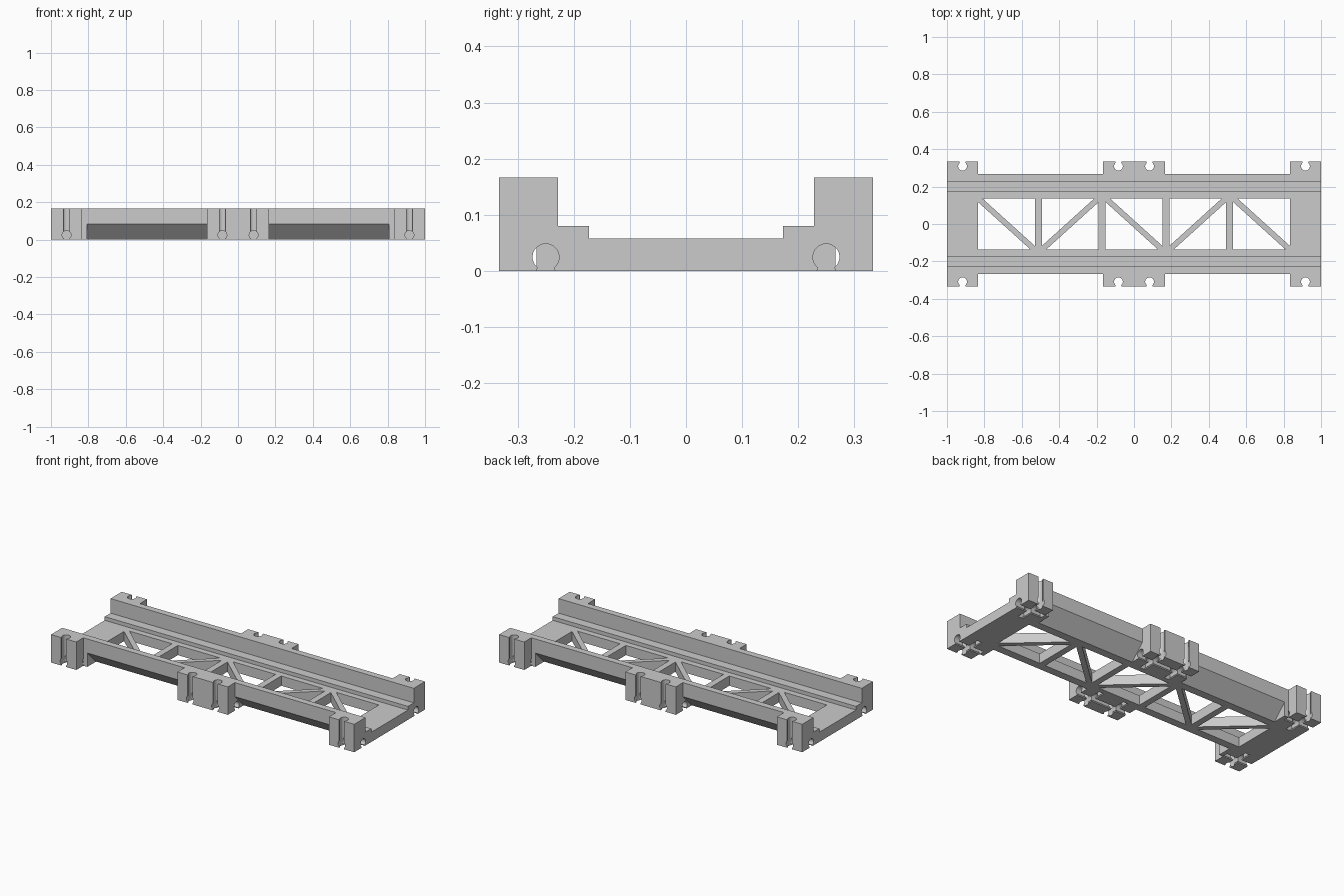
import bpy
import bmesh
import math

if "Cube" in bpy.data.objects:
    bpy.data.objects.remove(bpy.data.objects["Cube"], do_unlink=True)

# One plain grey for the whole casting
grey = bpy.data.materials.new("light grey")
grey.use_nodes = True
COLOUR = (0.6, 0.6, 0.6, 1)
grey.diffuse_color = COLOUR
grey.node_tree.nodes["Principled BSDF"].inputs["Base Color"].default_value = COLOUR

UNIT = 1 / 6                       # connector block size
WALL_IN, WALL_OUT = 0.228, 0.267   # side wall faces
HOLE_Y = 0.137                     # half width of the truss opening
FLOOR, LEDGE = 0.058, 0.08
EPS = 0.02

# Map a profile point (p, q) and a depth d into space for each extrusion axis
AXES = {
    "x": lambda p, q, d: (d, p, q),
    "y": lambda p, q, d: (p, d, q),
    "z": lambda p, q, d: (p, q, d),
}


def prism(name, profile, axis, lo, hi):
    place = AXES[axis]
    bm = bmesh.new()
    start = [bm.verts.new(place(p, q, lo)) for p, q in profile]
    end = [bm.verts.new(place(p, q, hi)) for p, q in profile]
    bm.faces.new(start)
    bm.faces.new(end)
    for i in range(len(start)):
        j = (i + 1) % len(start)
        bm.faces.new((start[i], start[j], end[j], end[i]))
    bmesh.ops.recalc_face_normals(bm, faces=bm.faces)
    mesh = bpy.data.meshes.new(name)
    bm.to_mesh(mesh)
    bm.free()
    mesh.materials.append(grey)
    obj = bpy.data.objects.new(name, mesh)
    bpy.context.collection.objects.link(obj)
    return obj


def combine(target, tool, operation):
    mod = target.modifiers.new(operation, "BOOLEAN")
    mod.operation = operation
    mod.solver = "EXACT"
    mod.object = tool
    bpy.context.view_layer.objects.active = target
    bpy.ops.object.modifier_apply(modifier=mod.name)
    bpy.data.objects.remove(tool, do_unlink=True)


def keyhole(centre, face=0.0, side=1):
    """Round channel with a flared mouth, opening towards the given face."""
    radius, depth, steps = 0.0237, 0.0245, 20
    gap = math.radians(38)
    pts = [(0.017, -0.002), (0.025, -EPS), (-0.025, -EPS), (-0.017, -0.002)]
    for i in range(steps + 1):
        a = -math.pi / 2 - gap - (2 * math.pi - 2 * gap) * i / steps
        pts.append((radius * math.cos(a), depth + radius * math.sin(a)))
    return [(centre + p, face + side * q) for p, q in pts]


# Trough section: two tall walls, two ledges and a floor
half = [(WALL_OUT, 0), (WALL_OUT, UNIT), (WALL_IN, UNIT),
        (WALL_IN, LEDGE), (0.173, LEDGE), (0.173, FLOOR)]
section = half + [(-y, z) for y, z in reversed(half)]
frame = prism("bridge_frame", section, "x", -1, 1)

# Sloped undercuts below the outer walls
for s in (-1, 1):
    slope = [(s * 0.182, -0.002), (s * (WALL_OUT + 0.002), 0.085),
             (s * 0.3, 0.085), (s * 0.3, -0.002)]
    for lo, hi in ((-0.807, -UNIT), (UNIT, 0.807)):
        combine(frame, prism("undercut", slope, "x", lo, hi), "DIFFERENCE")

# Connector blocks at the ends and the middle
block_spans = [(-1, -1 + UNIT), (-UNIT, UNIT), (1 - UNIT, 1)]
for s in (-1, 1):
    for lo, hi in block_spans:
        y0, y1 = s * 0.25, s * 2 * UNIT
        outline = [(y0, 0), (y1, 0), (y1, UNIT), (y0, UNIT)]
        combine(frame, prism("block", outline, "x", lo, hi), "UNION")

# Truss openings: two triangles per bay, leaving uprights and zigzag diagonals
BAYS, BAR, DIAGONAL = 5, 0.038, 0.015
half_w = (2 * (1 - UNIT) - (BAYS - 1) * BAR) / BAYS / 2
reach = DIAGONAL * 2 * math.hypot(half_w, HOLE_Y)
cut_x, cut_y = reach / (2 * HOLE_Y), reach / (2 * half_w)
for i in range(BAYS):
    cx = (i - (BAYS - 1) / 2) * (2 * half_w + BAR)
    lean = 1 if i % 2 == 0 else -1
    for s in (-1, 1):
        x, y = s * lean * half_w, s * HOLE_Y
        corner = [(cx + x, y),
                  (cx - x + s * lean * cut_x, y),
                  (cx + x, -y + s * cut_y)]
        combine(frame, prism("opening", corner, "z", -EPS, 0.1), "DIFFERENCE")

# Clip channels: lengthwise, crosswise and upright
for s in (-1, 1):
    for lo, hi in ((-1 - EPS, -0.833), (-0.168, 0.168), (0.833, 1 + EPS)):
        combine(frame, prism("long_channel", keyhole(s * 0.25), "x", lo, hi), "DIFFERENCE")
    for cx in (-1 + UNIT / 2, -UNIT / 2, UNIT / 2, 1 - UNIT / 2):
        lo, hi = sorted((s * UNIT, s * 0.36))
        combine(frame, prism("cross_channel", keyhole(cx), "y", lo, hi), "DIFFERENCE")
        upright = keyhole(cx, s * 2 * UNIT, -s)
        combine(frame, prism("upright_channel", upright, "z", -EPS, 0.2), "DIFFERENCE")

# Smooth the round channels only
bpy.ops.object.select_all(action="DESELECT")
frame.select_set(True)
bpy.context.view_layer.objects.active = frame
bpy.ops.object.shade_smooth_by_angle(angle=math.radians(25))
